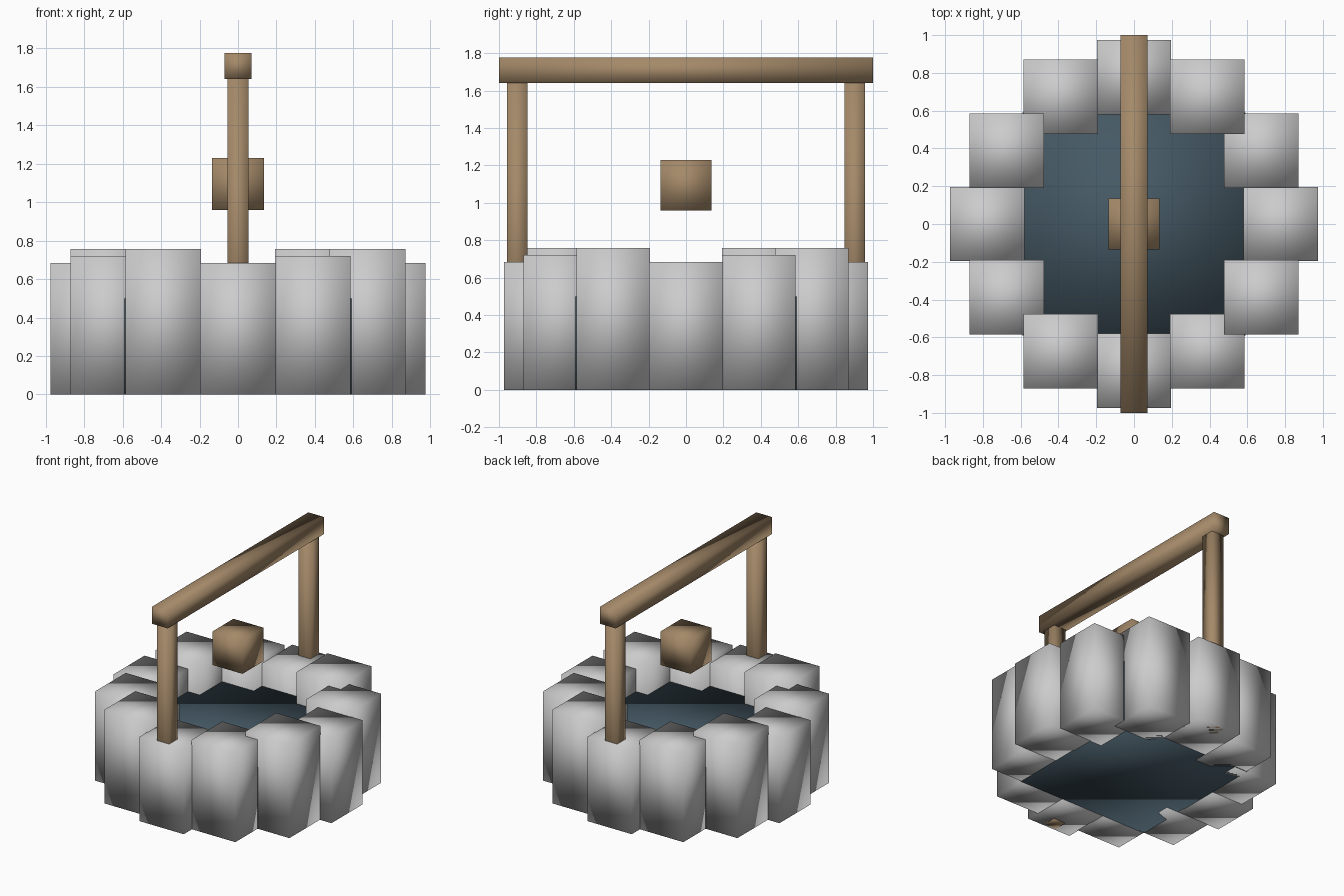
import bpy
from math import cos, sin, radians

if "Cube" in bpy.data.objects:
    bpy.data.objects.remove(bpy.data.objects["Cube"])


def material(name, color):
    m = bpy.data.materials.new(name)
    m.diffuse_color = (*color, 1)
    m.use_nodes = True
    m.node_tree.nodes["Principled BSDF"].inputs["Base Color"].default_value = m.diffuse_color
    return m


wood = material("wood", (0.37, 0.25, 0.14))
water_blue = material("water_blue", (0.06, 0.10, 0.13))


def box(name, center, size, mat=None):
    """Soft-shaded box given its centre and full size."""
    bpy.ops.mesh.primitive_cube_add(size=1, location=center)
    ob = bpy.context.object
    ob.name = name
    ob.scale = size
    bpy.ops.object.transform_apply(location=False, rotation=False, scale=True)
    bpy.ops.object.shade_smooth()
    if mat:
        ob.data.materials.append(mat)
    return ob


# Ring of twelve upright stones with three repeating heights
heights = (0.683, 0.72, 0.757)
for i in range(12):
    a = radians(30 * i)
    h = heights[i % 3]
    box(f"wall_stone_{i + 1}", (0.777 * cos(a), 0.777 * sin(a), h / 2), (0.394, 0.394, h))

# Water filling the well
box("water", (0, 0, 0.25), (1.18, 1.18, 0.5), water_blue)

# Two posts carrying the crossbeam
for side, label in ((-1, "front"), (1, "back")):
    box(f"{label}_post", (0, side * 0.902, 0.82), (0.108, 0.108, 1.64), wood)
box("crossbeam", (0, 0, 1.708), (0.142, 2.0, 0.136), wood)

# Bucket hanging above the water
box("bucket", (0, 0, 1.094), (0.27, 0.27, 0.27), wood)
